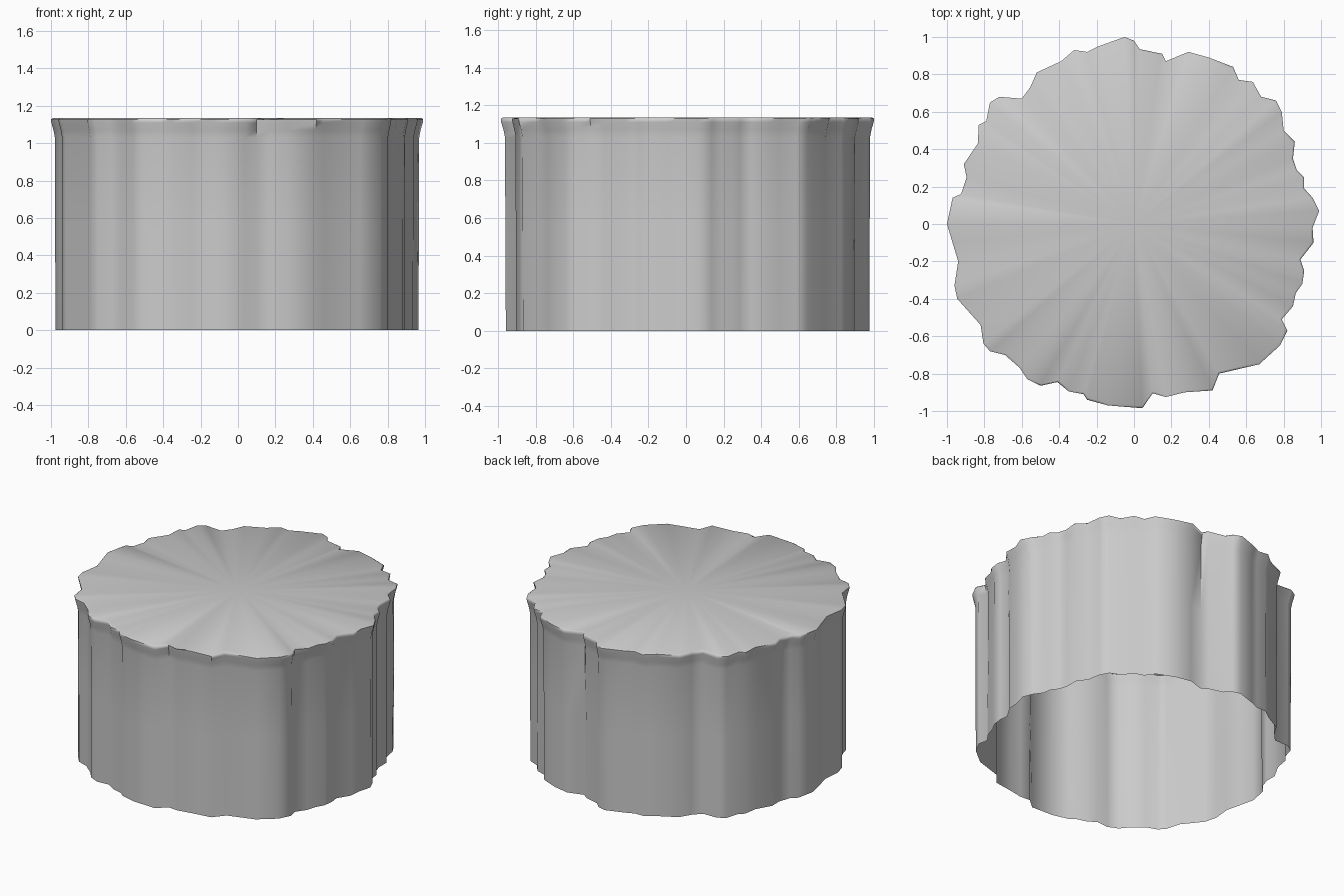
import bpy, bmesh, math
from mathutils import Vector

# Ragged rim outline, counter-clockwise seen from above
RIM = [(.99, .07), (.955, .14), (.91, .19), (.91, .25), (.87, .29), (.85, .35), (.86, .44),
       (.80, .50), (.79, .60), (.76, .66), (.68, .68), (.635, .76), (.56, .77), (.53, .84),
       (.40, .89), (.29, .92), (.17, .87), (.15, .91), (.03, .935), (0, .98), (-.05, 1.0),
       (-.19, .95), (-.25, .92), (-.32, .93), (-.39, .87), (-.52, .81), (-.555, .73),
       (-.60, .67), (-.72, .68), (-.77, .65), (-.79, .55), (-.83, .53), (-.835, .43),
       (-.91, .32), (-.895, .25), (-.925, .16), (-.97, .14), (-1.0, 0), (-.97, -.10),
       (-.94, -.20), (-.96, -.33), (-.945, -.40), (-.82, -.54), (-.805, -.64), (-.77, -.68),
       (-.69, -.70), (-.61, -.77), (-.57, -.83), (-.50, -.865), (-.41, -.845), (-.35, -.895),
       (-.27, -.91), (-.25, -.94), (-.14, -.97), (.045, -.985), (.10, -.905), (.17, -.925),
       (.27, -.90), (.42, -.89), (.455, -.80), (.67, -.75), (.78, -.65), (.82, -.57),
       (.79, -.51), (.85, -.44), (.865, -.37), (.90, -.32), (.91, -.25), (.89, -.19),
       (.96, -.10), (.955, -.02)]
rim = [Vector((x, y, 0)) for x, y in RIM]
n = len(rim)

# Wall and lip levels: height, inset from the rim, how much the teeth soften
LEVELS = [(0, .018, .2), (.55, .018, .15), (1.03, .018, .1), (1.07, .012, .05),
          (1.11, .002, 0), (1.128, 0, 0), (1.135, .012, 0)]

bm = bmesh.new()


def ring(z, inset, soft):
    verts = []
    for i, p in enumerate(rim):
        q = p.lerp((rim[i - 1] + rim[(i + 1) % n]) / 2, soft)
        q = q * (1 - inset)
        verts.append(bm.verts.new((q.x, q.y, z)))
    return verts


# Cliff wall, open underneath
rings = [ring(*level) for level in LEVELS]
for low, high in zip(rings, rings[1:]):
    for i in range(n):
        j = (i + 1) % n
        bm.faces.new((low[i], low[j], high[j], high[i]))

# Ground surface as a fan, with one shallow crease near the front
top = rings[-1]
centre = bm.verts.new((0, 0, 1.135))
for v in top:
    if (v.co.xy - Vector((.17, -.92))).length < .04:
        v.co.z -= .012
for i in range(n):
    bm.faces.new((top[i], top[(i + 1) % n], centre))

mesh = bpy.data.meshes.new("cliff_platform")
bm.to_mesh(mesh)
bm.free()
platform = bpy.data.objects.new("cliff_platform", mesh)
bpy.context.collection.objects.link(platform)
bpy.context.view_layer.objects.active = platform
platform.select_set(True)
bpy.ops.object.shade_smooth_by_angle(angle=math.radians(60))
